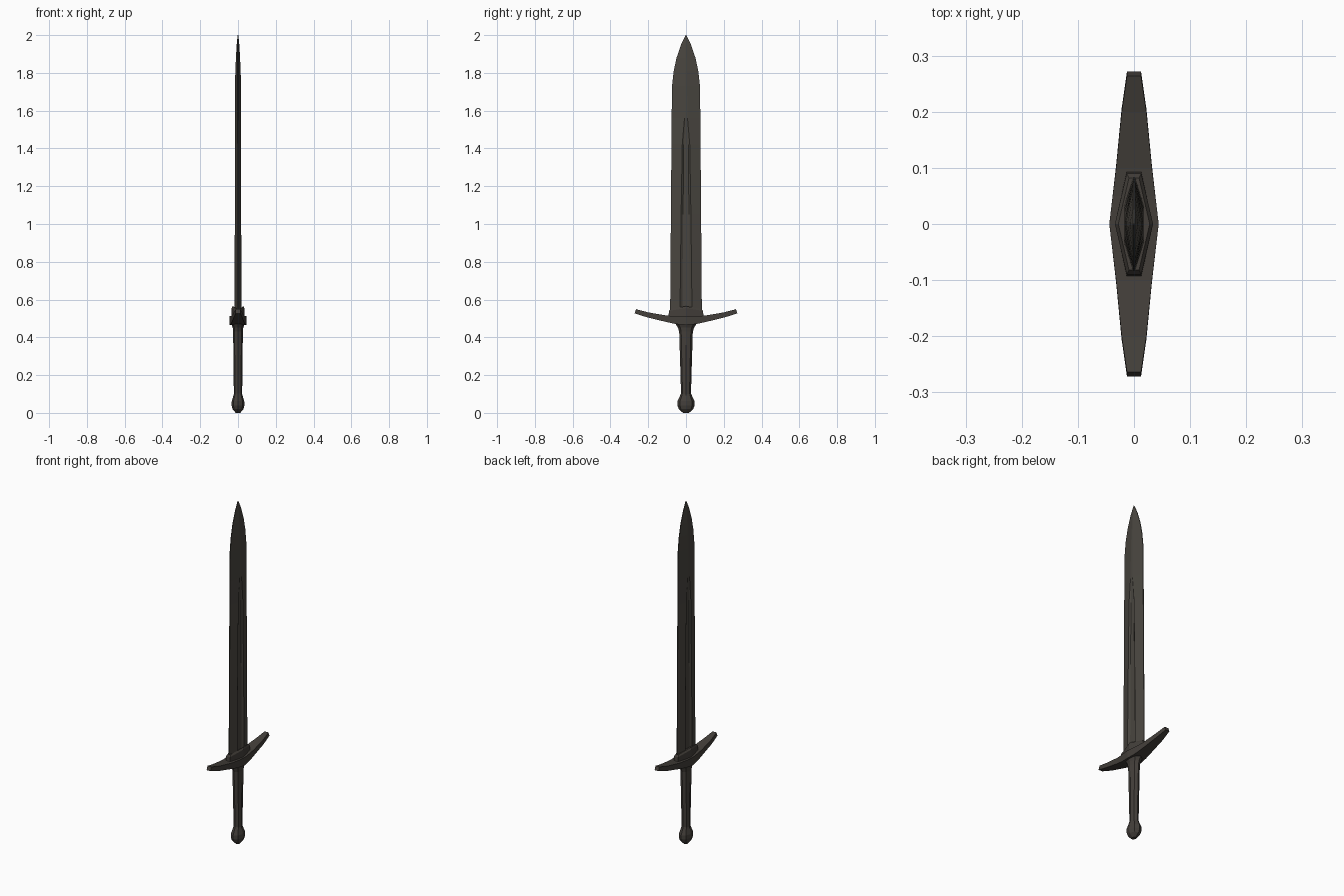
import bpy, bmesh, math

if "Cube" in bpy.data.objects:
    bpy.data.objects.remove(bpy.data.objects["Cube"])


def material(name, rgb):
    m = bpy.data.materials.new(name)
    m.diffuse_color = (*rgb, 1)
    m.use_nodes = True
    m.node_tree.nodes["Principled BSDF"].inputs["Base Color"].default_value = m.diffuse_color
    return m


steel = material("dark steel", (0.066, 0.060, 0.050))
iron = material("dark iron", (0.056, 0.049, 0.042))


def loft(name, rings, mat):
    """Skin a list of equal-length point rings and cap both ends."""
    bm = bmesh.new()
    vs = [[bm.verts.new(p) for p in r] for r in rings]
    n = len(rings[0])
    for a, b in zip(vs, vs[1:]):
        for i in range(n):
            j = (i + 1) % n
            bm.faces.new((a[i], a[j], b[j], b[i]))
    bm.faces.new(vs[0])
    bm.faces.new(vs[-1])
    bmesh.ops.remove_doubles(bm, verts=bm.verts, dist=1e-5)
    bmesh.ops.recalc_face_normals(bm, faces=bm.faces)
    me = bpy.data.meshes.new(name)
    bm.to_mesh(me)
    bm.free()
    ob = bpy.data.objects.new(name, me)
    bpy.context.collection.objects.link(ob)
    me.materials.append(mat)
    return ob


def oval(hx, hy, z, n=8):
    return [(hx * math.cos(2 * math.pi * i / n),
             hy * math.sin(2 * math.pi * i / n), z) for i in range(n)]


# Blade: half width, half thickness, fuller half width, fuller depth
def blade_ring(z, w, t, f, d):
    side = [(0.002, w), (t, f), (t - d, f * 0.6), (t - d, -f * 0.6), (t, -f), (0.002, -w)]
    return [(x, y, z) for x, y in side] + [(-x, y, z) for x, y in reversed(side)]


loft("blade", [blade_ring(*s) for s in [
    (0.52, 0.084, 0.018, 0.032, 0.008),
    (1.05, 0.080, 0.017, 0.026, 0.007),
    (1.42, 0.077, 0.017, 0.020, 0.006),
    (1.56, 0.076, 0.017, 0.008, 0.000),
    (1.73, 0.074, 0.016, 0.006, 0.000),
    (1.81, 0.065, 0.014, 0.005, 0.000),
    (1.88, 0.050, 0.011, 0.004, 0.000),
    (1.95, 0.026, 0.007, 0.003, 0.000),
    (2.00, 0.001, 0.002, 0.0005, 0.000)]], steel)


# Collar where the blade meets the guard, arched over the middle
def collar_ring(x, y, end, zmid, zend):
    return [(x, 0, zmid), (end, y, zend), (-end, y, zend),
            (-x, 0, zmid), (-end, -y, zend), (end, -y, zend)]


loft("collar", [collar_ring(0.034, 0.094, 0.013, 0.49, 0.495),
                collar_ring(0.034, 0.090, 0.013, 0.555, 0.540),
                collar_ring(0.028, 0.082, 0.009, 0.565, 0.550)], iron)

# Guard: y, half thickness, bottom z, top z, mirrored to the other side
half = [(0.0, 0.044, 0.466, 0.512), (0.05, 0.038, 0.470, 0.512),
        (0.10, 0.032, 0.481, 0.515), (0.20, 0.022, 0.506, 0.532),
        (0.264, 0.0125, 0.527, 0.549)]
stations = [(-y, h, b, t) for y, h, b, t in reversed(half[1:])] + half


def guard_ring(y, h, b, t):
    lean = 0.008 * y / 0.264
    return [(h, y + lean, b), (h, y, t), (-h, y, t), (-h, y + lean, b)]


loft("guard", [guard_ring(*s) for s in stations], iron)

# Grip
loft("grip", [oval(*s) for s in [
    (0.022, 0.026, 0.085), (0.023, 0.029, 0.20), (0.025, 0.034, 0.36),
    (0.026, 0.036, 0.43), (0.028, 0.043, 0.452), (0.036, 0.056, 0.472)]], iron)

# Pommel
loft("pommel", [oval(*s) for s in [
    (0.012, 0.016, 0.0), (0.029, 0.038, 0.020), (0.034, 0.046, 0.040),
    (0.033, 0.045, 0.062), (0.024, 0.031, 0.092), (0.021, 0.026, 0.105)]], iron)
